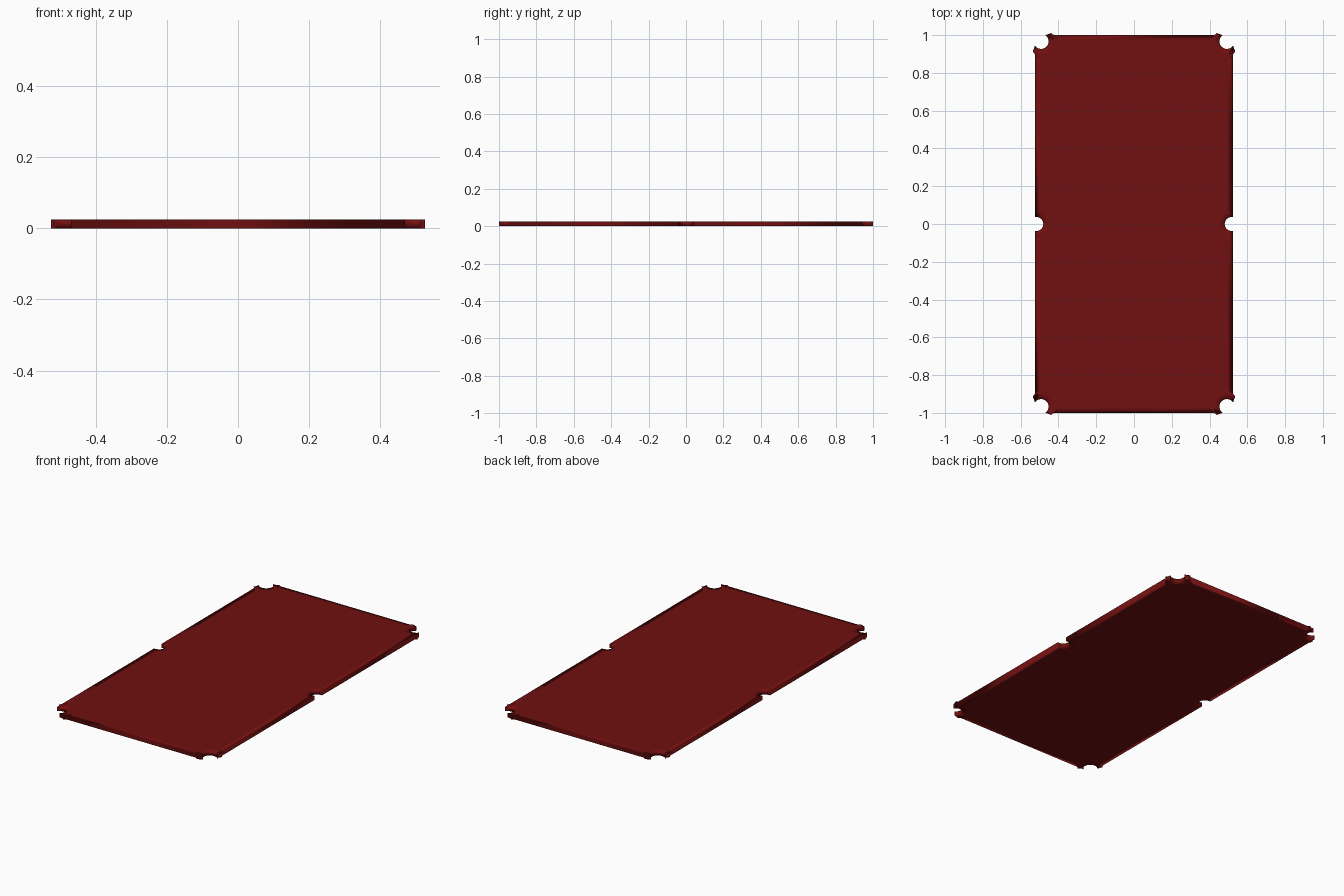
import bpy, bmesh, math

if "Cube" in bpy.data.objects:
    bpy.data.objects.remove(bpy.data.objects["Cube"])

HX, HY, H = 0.525, 1.0, 0.025
SEG = 12


def arc(cx, cy, r, start, end):
    """Points on a pocket arc, from one table edge to the next."""
    a0 = math.atan2(start[1] - cy, start[0] - cx)
    a1 = math.atan2(end[1] - cy, end[0] - cx)
    if a1 > a0:
        a1 -= 2 * math.pi          # pockets bite inward, so run clockwise
    return [(cx + r * math.cos(a0 + (a1 - a0) * i / SEG),
             cy + r * math.sin(a0 + (a1 - a0) * i / SEG)) for i in range(SEG + 1)]


# Outline of the first quadrant: half side pocket, then corner pocket
sx, sr = 0.517, 0.037
cx, cy, cr = 0.492, 0.967, 0.04
sy = math.sqrt(sr ** 2 - (HX - sx) ** 2)
d = math.sqrt(cr ** 2 - (HX - cx) ** 2)
side = arc(sx, 0, sr, (HX, -sy), (HX, sy))
corner = arc(cx, cy, cr, (HX, cy - d), (cx - d, HY))
quarter = [p for p in side if p[1] > 1e-5] + corner

# Mirror the quarter around the sheet, keeping counter-clockwise order
pts = [(sx - sr, 0)] + quarter
pts += [(-x, y) for x, y in reversed(quarter)]
pts += [(-(sx - sr), 0)] + [(-x, -y) for x, y in quarter]
pts += [(x, -y) for x, y in reversed(quarter)]

# Slab with pocket cut-outs
bm = bmesh.new()
base = bm.faces.new([bm.verts.new((x, y, 0)) for x, y in pts])
ext = bmesh.ops.extrude_face_region(bm, geom=[base], use_keep_orig=True)
for v in [g for g in ext["geom"] if isinstance(g, bmesh.types.BMVert)]:
    v.co.z = H
bmesh.ops.recalc_face_normals(bm, faces=bm.faces[:])

# Border loop that gives the softly rounded edge shading
for z in (1, -1):
    caps = [f for f in bm.faces if f.normal.z * z > 0.9 and len(f.verts) > 4
            and abs(f.calc_center_median().z - (H if z > 0 else 0)) < 1e-4]
    bmesh.ops.inset_region(bm, faces=caps, thickness=0.03, use_even_offset=True)
for f in bm.faces:
    f.smooth = True

mesh = bpy.data.meshes.new("table_cloth")
bm.to_mesh(mesh)
bm.free()
obj = bpy.data.objects.new("table_cloth", mesh)
bpy.context.collection.objects.link(obj)

# Dark red felt
mat = bpy.data.materials.new("dark red felt")
mat.diffuse_color = (0.165, 0.005, 0.005, 1)
mat.use_nodes = True
mat.node_tree.nodes["Principled BSDF"].inputs["Base Color"].default_value = mat.diffuse_color
mesh.materials.append(mat)
